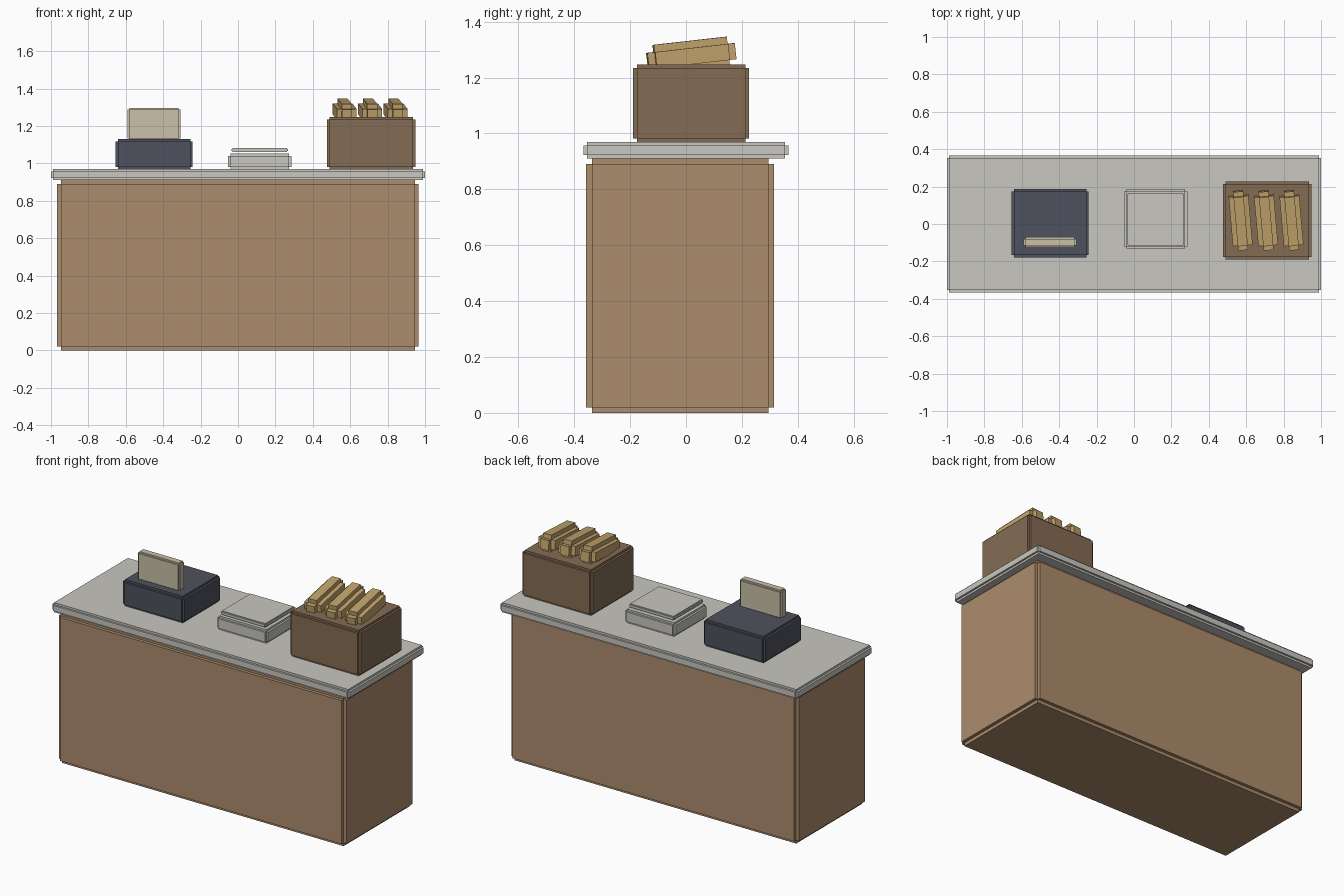
import bpy
import bmesh
from math import radians
from mathutils import Matrix, Vector

cube = bpy.data.objects.get("Cube")
if cube:
    bpy.data.objects.remove(cube, do_unlink=True)


def material(name, rgb):
    """Flat material from sRGB bytes, stored as linear values."""
    lin = [((c / 255 + 0.055) / 1.055) ** 2.4 for c in rgb]
    mat = bpy.data.materials.new(name)
    mat.use_nodes = True
    mat.diffuse_color = (*lin, 1)
    mat.node_tree.nodes["Principled BSDF"].inputs["Base Color"].default_value = (*lin, 1)
    return mat


wood = material("light wood", (172, 140, 108))
stone = material("pale grey", (200, 199, 192))
slate = material("dark slate", (78, 82, 94))
cream = material("cream", (202, 193, 168))
brown = material("dark wood", (132, 108, 84))
crust = material("bread crust", (194, 164, 108))


def notched_box(name, low, high, inset, mat, pitch=0, yaw=0):
    """Box with stepped edges: three crossed blocks, each full size along one axis."""
    low, high = Vector(low), Vector(high)
    size = high - low
    bm = bmesh.new()
    for axis in range(3):
        dims = [size[i] if i == axis else size[i] - 2 * inset for i in range(3)]
        bmesh.ops.create_cube(bm, size=1, matrix=Matrix.Diagonal((*dims, 1)))
    mesh = bpy.data.meshes.new(name)
    bm.to_mesh(mesh)
    bm.free()
    mesh.materials.append(mat)
    obj = bpy.data.objects.new(name, mesh)
    obj.location = (low + high) / 2
    obj.rotation_euler = (radians(pitch), 0, radians(yaw))
    bpy.context.collection.objects.link(obj)
    return obj


# Counter
notched_box("counter_body", (-0.967, -0.357, 0), (0.965, 0.315, 0.911), 0.02, wood)
notched_box("counter_top", (-1, -0.366, 0.911), (1, 0.366, 0.969), 0.012, stone)

# Cash register with its upright screen
notched_box("register_base", (-0.655, -0.179, 0.969), (-0.242, 0.186, 1.13), 0.013, slate)
notched_box("register_screen", (-0.59, -0.124, 1.125), (-0.308, -0.07, 1.297), 0.009, cream)

# Weighing scale with a plate
notched_box("scale_base", (-0.053, -0.132, 0.969), (0.286, 0.186, 1.052), 0.012, stone)
notched_box("scale_plate", (-0.034, -0.118, 1.06), (0.267, 0.166, 1.083), 0.005, stone)

# Bread crate and loaves
notched_box("bread_crate", (0.476, -0.189, 0.969), (0.948, 0.226, 1.247), 0.013, brown)
half = Vector((0.053, 0.158, 0.055))
for i in range(3):
    centre = Vector((0.57 + 0.136 * i, 0.019, 1.277))
    notched_box(f"bread_loaf_{i + 1}", centre - half, centre + half, 0.026, crust,
                pitch=6.4, yaw=5)
